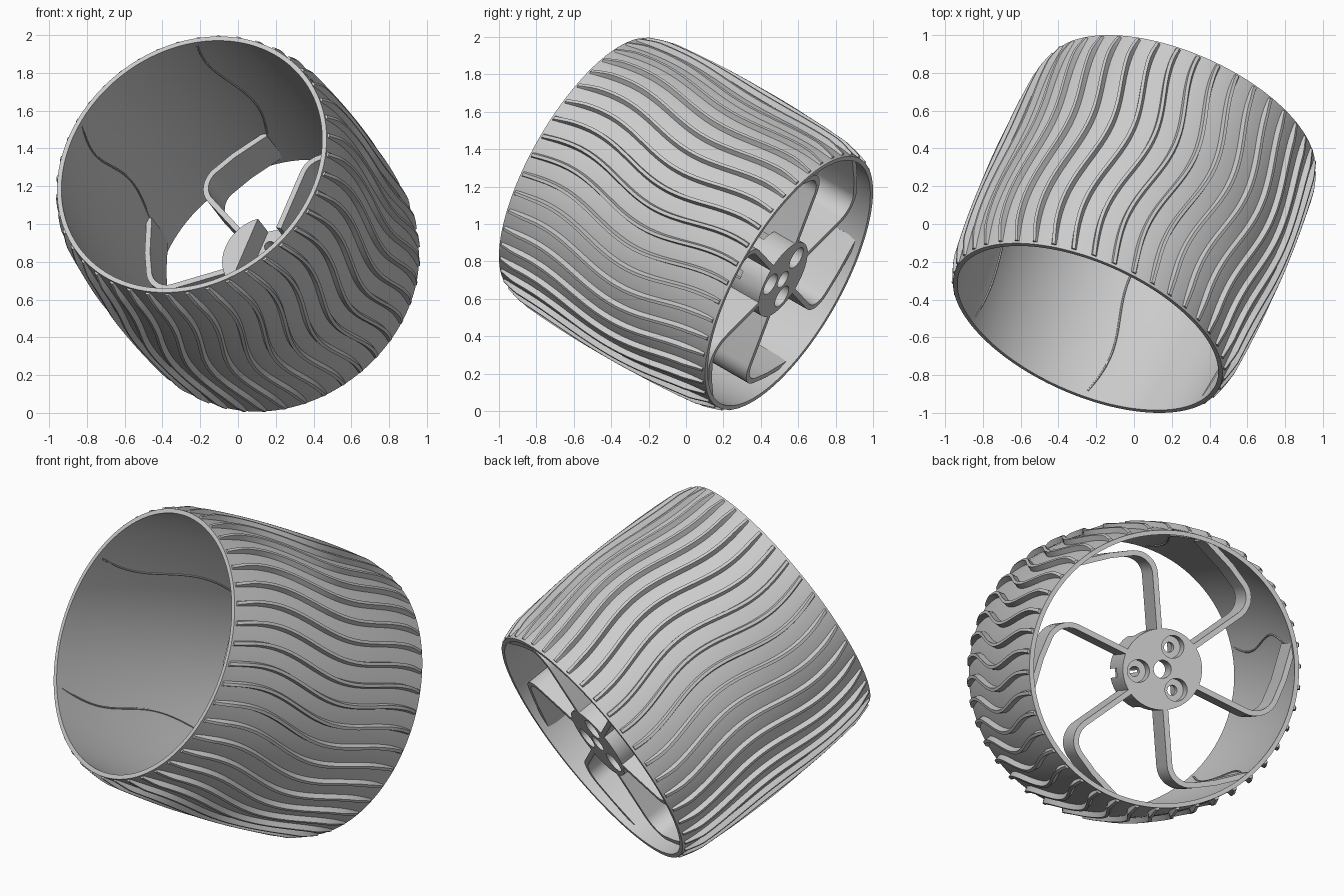
import bpy, bmesh, math
from mathutils import Matrix, Vector

cube = bpy.data.objects.get("Cube")
if cube:
    bpy.data.objects.remove(cube, do_unlink=True)

grey = bpy.data.materials.new("plain_grey")
grey.use_nodes = True
grey.diffuse_color = (0.6, 0.6, 0.6, 1)
grey.node_tree.nodes["Principled BSDF"].inputs["Base Color"].default_value = (0.6, 0.6, 0.6, 1)

# Tilted wheel frame: local z runs along the axle towards the spoked end
axle = Vector((0.36, 0.81, -0.464)).normalized()
up = Vector((0.408, 0.408, 0.816))
up = (up - up.dot(axle) * axle).normalized()
side = up.cross(axle)
FRAME = Matrix.Translation((0, 0, 1)) @ Matrix((side, up, axle)).transposed().to_4x4()

HALF = 0.68      # half the wheel width
WALL = 0.025     # rim wall thickness


def outer(w):
    """Crowned outside radius of the rim."""
    return 0.765 + 0.037 * (1 - (w / HALF) ** 2)


def polar(r, a, w):
    return Vector((r * math.cos(a), r * math.sin(a), w))


def finish(bm, name, angle=35):
    bmesh.ops.recalc_face_normals(bm, faces=bm.faces)
    me = bpy.data.meshes.new(name)
    bm.to_mesh(me)
    bm.free()
    me.materials.append(grey)
    ob = bpy.data.objects.new(name, me)
    bpy.context.collection.objects.link(ob)
    ob.matrix_world = FRAME
    smooth(ob, angle)
    return ob


def smooth(ob, angle=35):
    bpy.ops.object.select_all(action='DESELECT')
    ob.select_set(True)
    bpy.context.view_layer.objects.active = ob
    bpy.ops.object.shade_smooth_by_angle(angle=math.radians(angle))


def loft(bm, rings, closed=False):
    """Skin equal rings of points; cap the ends unless closed."""
    rows = [[bm.verts.new(p) for p in ring] for ring in rings]
    n = len(rows[0])
    for i in range(len(rows) - (0 if closed else 1)):
        a, b = rows[i], rows[(i + 1) % len(rows)]
        for j in range(n):
            k = (j + 1) % n
            bm.faces.new((a[j], a[k], b[k], b[j]))
    if not closed:
        bm.faces.new(rows[0])
        bm.faces.new(rows[-1])


# Rim shell: crowned tube turned round the axle
SEG, STEPS = 120, 16
ws = [-HALF + 2 * HALF * i / STEPS for i in range(STEPS + 1)]
profile = [(outer(w), w) for w in ws] + [(outer(w) - WALL, w) for w in reversed(ws)]
bm = bmesh.new()
loft(bm, [[polar(r, 2 * math.pi * k / SEG, w) for r, w in profile] for k in range(SEG)], True)
finish(bm, "rim_shell")


# Wavy ridges, outside as tread and inside as thin seams
def ridge(bm, angle, radius, height, width, start=0.01, end=0.99, steps=36):
    rings = []
    for i in range(steps + 1):
        s = start + (end - start) * i / steps
        w = HALF * (2 * s - 1)
        r = radius(w)
        mid = angle - 0.04 / r * math.cos(2 * math.pi * (s - 0.2) / 0.75)
        h = height * min(1, 0.35 + 9 * min(s - start, end - s))
        half = width / r / 2
        rings.append([polar(r - height * 0.2, mid - half, w), polar(r + h, mid - half * 0.5, w),
                      polar(r + h, mid + half * 0.5, w), polar(r - height * 0.2, mid + half, w)])
    loft(bm, rings)


RIDGES = 42
bm = bmesh.new()
for k in range(RIDGES):
    ridge(bm, 2 * math.pi * k / RIDGES, outer, 0.03, 0.034)
finish(bm, "tread_ridges")

SPOKES = [math.radians(30 + 60 * k) for k in range(6)]
bm = bmesh.new()
for a in SPOKES:
    ridge(bm, a + math.radians(38), lambda w: outer(w) - WALL, -0.006, 0.012, 0.03, 0.8)
finish(bm, "inner_seams")

# Spokes: radial strip that bends round to run into the rim
BACK, DEPTH, THICK = HALF - 0.04, 0.24, 0.03
bend, reach = 0.12, 0.65
path = [Vector((0.19, 0))]
for i in range(9):
    t = math.pi / 2 * (i / 8 - 1)
    path.append(Vector((reach - bend + bend * math.cos(t), bend + bend * math.sin(t))))
path += [Vector((0.645, 0.25)), Vector((0.612, 0.455))]
bm = bmesh.new()
for a in SPOKES:
    turn = Matrix.Rotation(a, 3, 'Z')
    rings = []
    for i, p in enumerate(path):
        d = (path[min(i + 1, len(path) - 1)] - path[max(i - 1, 0)]).normalized()
        n = Vector((-d.y, d.x)) * THICK / 2
        rings.append([turn @ Vector((q.x, q.y, w)) for q, w in
                      ((p - n, BACK), (p + n, BACK), (p + n, BACK - DEPTH), (p - n, BACK - DEPTH))])
    loft(bm, rings)
finish(bm, "spokes")


# Hub: round boss with a channel on the inside and bolt holes
def drum(name, radius, w0, w1, at=(0, 0), seg=32):
    bm = bmesh.new()
    bmesh.ops.create_cone(bm, cap_ends=True, segments=seg, radius1=radius, radius2=radius, depth=w1 - w0,
                          matrix=Matrix.Translation((*at, (w0 + w1) / 2)))
    return finish(bm, name)


def block(name, size, centre):
    bm = bmesh.new()
    bmesh.ops.create_cube(bm, size=1, matrix=Matrix.Translation(centre) @ Matrix.Diagonal((*size, 1)))
    return finish(bm, name)


hub = drum("hub", 0.225, HALF - 0.33, BACK, seg=48)
FLOOR = HALF - 0.18
cutters = [block("channel_cut", (0.22, 0.6, 0.4), (0, 0, FLOOR - 0.2)),
           block("notch_cut", (0.08, 0.05, 0.4), (-0.235, 0, FLOOR - 0.2)),
           drum("axle_cut", 0.05, 0.2, 0.8)]
for deg in (60, 180, 300):
    at = polar(0.137, math.radians(deg), 0)[:2]
    cutters += [drum("counterbore_cut", 0.063, HALF - 0.13, 0.8, at),
                drum("bolt_cut", 0.028, 0.2, 0.8, at, 20)]
for c in cutters:
    c.hide_render = True
    mod = hub.modifiers.new("cut", 'BOOLEAN')
    mod.operation, mod.solver, mod.object = 'DIFFERENCE', 'EXACT', c
bpy.context.view_layer.update()
cut_mesh = bpy.data.meshes.new_from_object(hub.evaluated_get(bpy.context.evaluated_depsgraph_get()))
hub.modifiers.clear()
hub.data = cut_mesh
for c in cutters:
    bpy.data.objects.remove(c, do_unlink=True)
smooth(hub)
